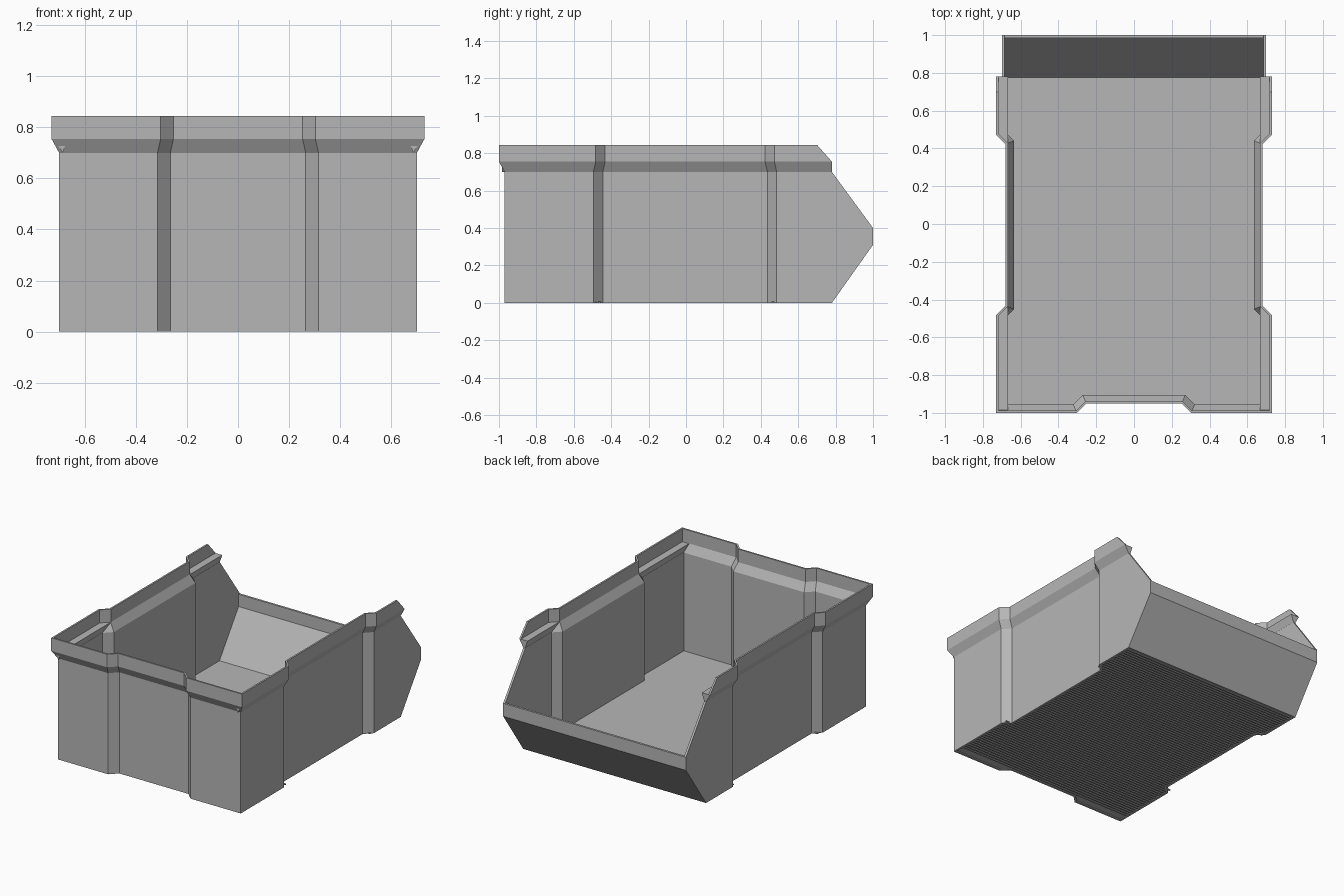
import bpy, bmesh
from mathutils import Vector

cube = bpy.data.objects.get("Cube")
if cube:
    bpy.data.objects.remove(cube, do_unlink=True)

grey = bpy.data.materials.new("grey plastic")
grey.use_nodes = True
grey.diffuse_color = (0.47, 0.47, 0.47, 1)
grey.node_tree.nodes["Principled BSDF"].inputs["Base Color"].default_value = grey.diffuse_color


def finish(name, bm):
    bmesh.ops.recalc_face_normals(bm, faces=bm.faces)
    mesh = bpy.data.meshes.new(name)
    bm.to_mesh(mesh)
    bm.free()
    mesh.materials.append(grey)
    obj = bpy.data.objects.new(name, mesh)
    bpy.context.collection.objects.link(obj)


def loft(bm, rings, cap=True):
    """Skin closed rings of equal length and cap both ends."""
    rows = [[bm.verts.new(p) for p in ring] for ring in rings]
    n = len(rows[0])
    for a, b in zip(rows, rows[1:]):
        for i in range(n):
            j = (i + 1) % n
            bm.faces.new((a[i], a[j], b[j], b[i]))
    if cap:
        bm.faces.new(rows[0])
        bm.faces.new(rows[-1])
    return rows


# Plan of the outer wall, open at the back, with a recess in each side
half = [(0.70, 0.78), (0.70, 0.485), (0.65, 0.435), (0.65, -0.445),
        (0.70, -0.495), (0.70, -0.97), (0.315, -0.97), (0.265, -0.92)]
plan = [Vector(p) for p in half + [(-x, y) for x, y in reversed(half)]]


def outline(offset):
    """Offset the plan outwards with mitred corners."""
    result = []
    for i, p in enumerate(plan):
        before = (p - plan[i - 1]).normalized() if i else Vector((0, -1))
        after = (plan[i + 1] - p).normalized() if i < len(plan) - 1 else Vector((0, 1))
        n1, n2 = Vector((-before.y, before.x)), Vector((-after.y, after.x))
        result.append(p + (n1 + n2) * offset / (1 + n1.dot(n2)))
    return result


# Walls with flared rim: each profile point is offset, height, back end
WALL = 0.015
profile = [(0, 0, 0.78), (0, 0.31, 1), (0, 0.40, 1), (0, 0.70, 0.78),
           (0.03, 0.755, 0.78), (0.03, 0.845, 0.70),
           (0.018, 0.845, 0.70), (0.018, 0.755, 0.78), (-WALL, 0.70, 0.78),
           (-WALL, 0.40, 1), (-WALL, 0.31, 1), (-WALL, 0, 0.78)]
lines = []
for offset, z, end in profile:
    pts = outline(offset)
    pts[0].y = pts[-1].y = end
    lines.append([(p.x, p.y, z) for p in pts])
bm = bmesh.new()
rows = loft(bm, list(zip(*lines)), cap=False)
for row in (rows[0], rows[-1]):
    n = len(row)
    for i in range(n // 2 - 1):
        bm.faces.new((row[i], row[i + 1], row[n - 2 - i], row[n - 1 - i]))
finish("walls_and_rim", bm)

# Sloping lip that closes the low back end
section = [(0.78, 0), (1, 0.31), (1, 0.40), (0.985, 0.40), (0.985, 0.315), (0.765, 0.005)]
bm = bmesh.new()
loft(bm, [[(x, y, z) for y, z in section] for x in (-0.69, 0.69)])
finish("back_lip", bm)

# Floor, raised a little above its ribbed underside
bm = bmesh.new()
loft(bm, [[(p.x, p.y, z) for p in outline(-0.008)] for z in (0.006, 0.02)])
finish("floor", bm)

# Fine ribs across the underside
bm = bmesh.new()
RIBS = 70
for i in range(RIBS):
    y = -0.89 + 1.64 * i / (RIBS - 1)
    w = 0.638 if -0.46 < y < 0.45 else 0.688
    loft(bm, [[(x, y - 0.006, 0), (x, y + 0.006, 0),
               (x, y + 0.006, 0.007), (x, y - 0.006, 0.007)] for x in (-w, w)])
finish("floor_ribs", bm)

# Wedge ledges inside the side rims, at the front and back corners
bm = bmesh.new()
for side in (-1, 1):
    for outer, inner, low, end in ((-0.487, -0.437, -0.50, -0.985), (0.477, 0.427, 0.49, 0.78)):
        loft(bm, [[(side * 0.72, a, 0.755), (side * 0.667, b, 0.755), (side * 0.686, c, 0.70)]
                  for a, b, c in ((outer, inner, low), (end, end, end))])
finish("rim_ledges", bm)
